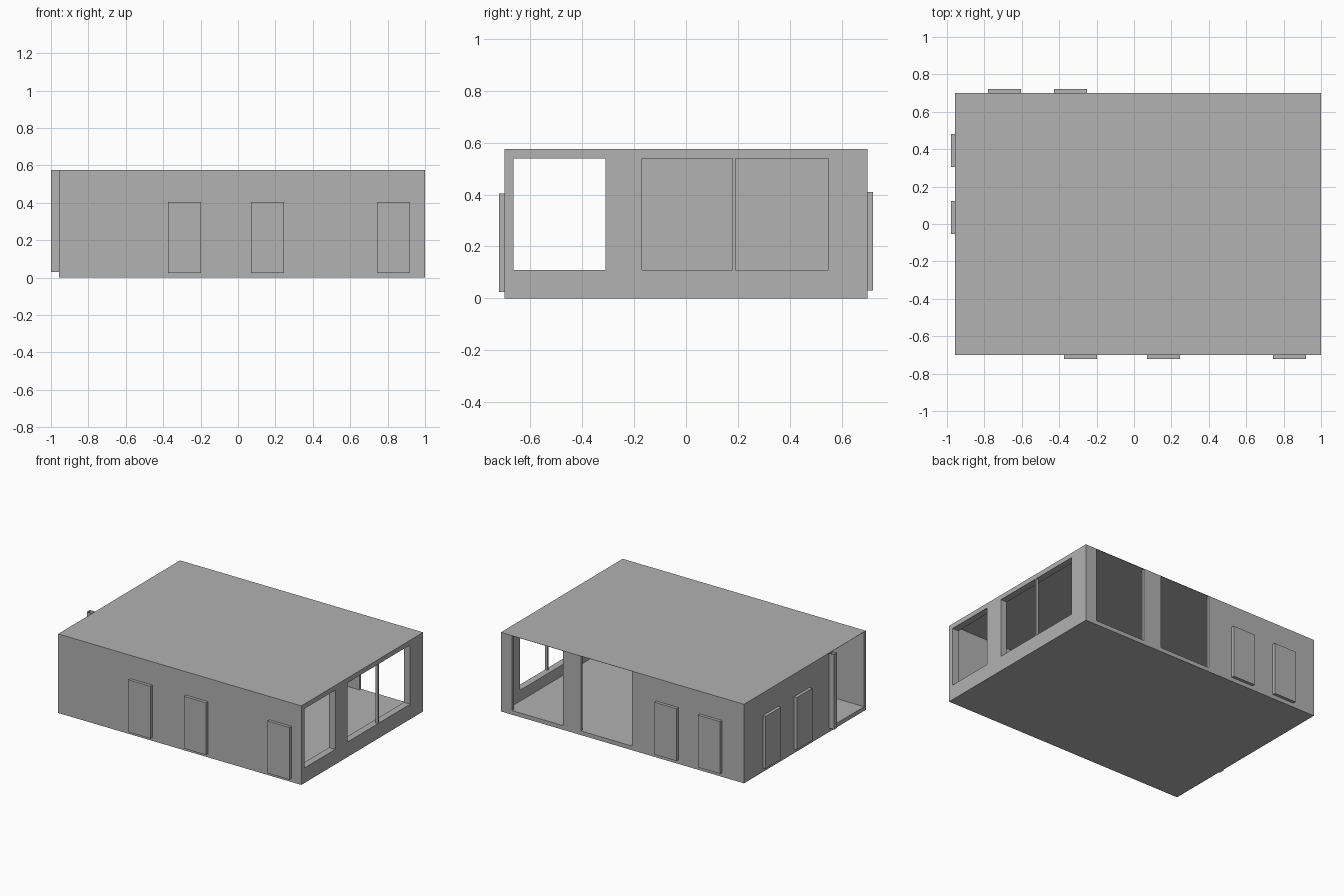
import bpy, bmesh
from mathutils import Vector

cube = bpy.data.objects.get("Cube")
if cube:
    bpy.data.objects.remove(cube, do_unlink=True)

WEST, EAST, HALF_Y = -0.957, 1.0, 0.70
FLOOR, ROOF = 0.03, 0.575
THIN, EAST_T, WEST_T = 0.02, 0.05, 0.045

grey = bpy.data.materials.new("plain_grey")
grey.use_nodes = True
colour = (0.445, 0.445, 0.445, 1)
grey.diffuse_color = colour
grey.node_tree.nodes["Principled BSDF"].inputs["Base Color"].default_value = colour


def finish(name, bm):
    mesh = bpy.data.meshes.new(name)
    bm.to_mesh(mesh)
    bm.free()
    mesh.materials.append(grey)
    obj = bpy.data.objects.new(name, mesh)
    bpy.context.collection.objects.link(obj)
    return obj


def box(name, low, high):
    bm = bmesh.new()
    bmesh.ops.create_cube(bm, size=1)
    low, high = Vector(low), Vector(high)
    for v in bm.verts:
        v.co = (low + high) / 2 + v.co * (high - low)
    return finish(name, bm)


def wall(name, start, along, inward, length_range, thickness, holes):
    """Upright panel with rectangular holes (u0, u1, z0, z1), thickened inward."""
    top = ROOF - 0.001
    us = sorted({*length_range, *(u for h in holes for u in h[:2])})
    zs = sorted({0, top, *(min(z, top) for h in holes for z in h[2:])})
    bm = bmesh.new()
    for a, b in zip(us, us[1:]):
        for c, d in zip(zs, zs[1:]):
            u, z = (a + b) / 2, (c + d) / 2
            if any(h[0] < u < h[1] and h[2] < z < h[3] for h in holes):
                continue
            corners = [(a, c), (b, c), (b, d), (a, d)]
            bm.faces.new([bm.verts.new(Vector(start) + Vector(along) * p + Vector((0, 0, q)))
                          for p, q in corners])
    bmesh.ops.remove_doubles(bm, verts=bm.verts, dist=0.0001)
    grown = bmesh.ops.extrude_face_region(bm, geom=bm.faces[:], use_keep_orig=True)
    moved = [v for v in grown["geom"] if isinstance(v, bmesh.types.BMVert)]
    bmesh.ops.translate(bm, verts=moved, vec=Vector(inward) * thickness)
    bmesh.ops.recalc_face_normals(bm, faces=bm.faces[:])
    return finish(name, bm)


# Floor slab and thin flat roof
box("floor", (WEST + WEST_T, -HALF_Y + THIN, 0), (EAST - EAST_T, HALF_Y - THIN, FLOOR))
box("roof", (WEST, -HALF_Y, ROOF - 0.002), (EAST, HALF_Y, ROOF))

# Front and back walls, the back one with two full-height openings
X, Y = (1, 0, 0), (0, 1, 0)
wall("front_wall", (0, -HALF_Y, 0), X, Y, (WEST, EAST), THIN, [])
wall("back_wall", (0, HALF_Y, 0), X, (0, -1, 0), (WEST, EAST), THIN,
     [(0.50, 0.91, FLOOR, ROOF), (-0.055, 0.355, FLOOR, ROOF)])

# Side walls between them: windows on one side, a tall opening on the other
inner = HALF_Y - THIN
wall("window_wall", (EAST, 0, 0), Y, (-1, 0, 0), (-inner, inner), EAST_T,
     [(-0.665, -0.31, 0.11, 0.54), (-0.17, 0.55, 0.11, 0.54)])
wall("side_wall", (WEST, 0, 0), Y, X, (-inner, inner), WEST_T,
     [(-inner, -0.31, FLOOR, ROOF)])
box("window_mullion", (EAST - 0.02, 0.18, 0.11), (EAST, 0.19, 0.54))

# Open-topped post casing beside the tall opening
bm = bmesh.new()
path = [(WEST, -0.31), (-1, -0.31), (-1, -0.275), (WEST, -0.275)]
for p, q in zip(path, path[1:]):
    bm.faces.new([bm.verts.new(c) for c in
                  ((*q, FLOOR), (*p, FLOOR), (*p, ROOF), (*q, ROOF))])
bmesh.ops.remove_doubles(bm, verts=bm.verts, dist=0.0001)
bmesh.ops.recalc_face_normals(bm, faces=bm.faces[:])
finish("post_casing", bm)

# Door slabs standing proud of the walls
DOOR_W, PROUD, SUNK = 0.177, 0.022, 0.01
for i, x in enumerate((-0.375, 0.07, 0.742)):
    box(f"front_door_{i + 1}", (x, -HALF_Y - PROUD, 0.025),
        (x + DOOR_W, -HALF_Y + SUNK, 0.405))
for i, x in enumerate((-0.78, -0.428)):
    box(f"back_door_{i + 1}", (x, HALF_Y - SUNK, FLOOR),
        (x + DOOR_W, HALF_Y + PROUD, 0.41))
for i, y in enumerate((-0.053, 0.305)):
    box(f"side_door_{i + 1}", (WEST - PROUD, y, FLOOR),
        (WEST + SUNK, y + DOOR_W, 0.41))
